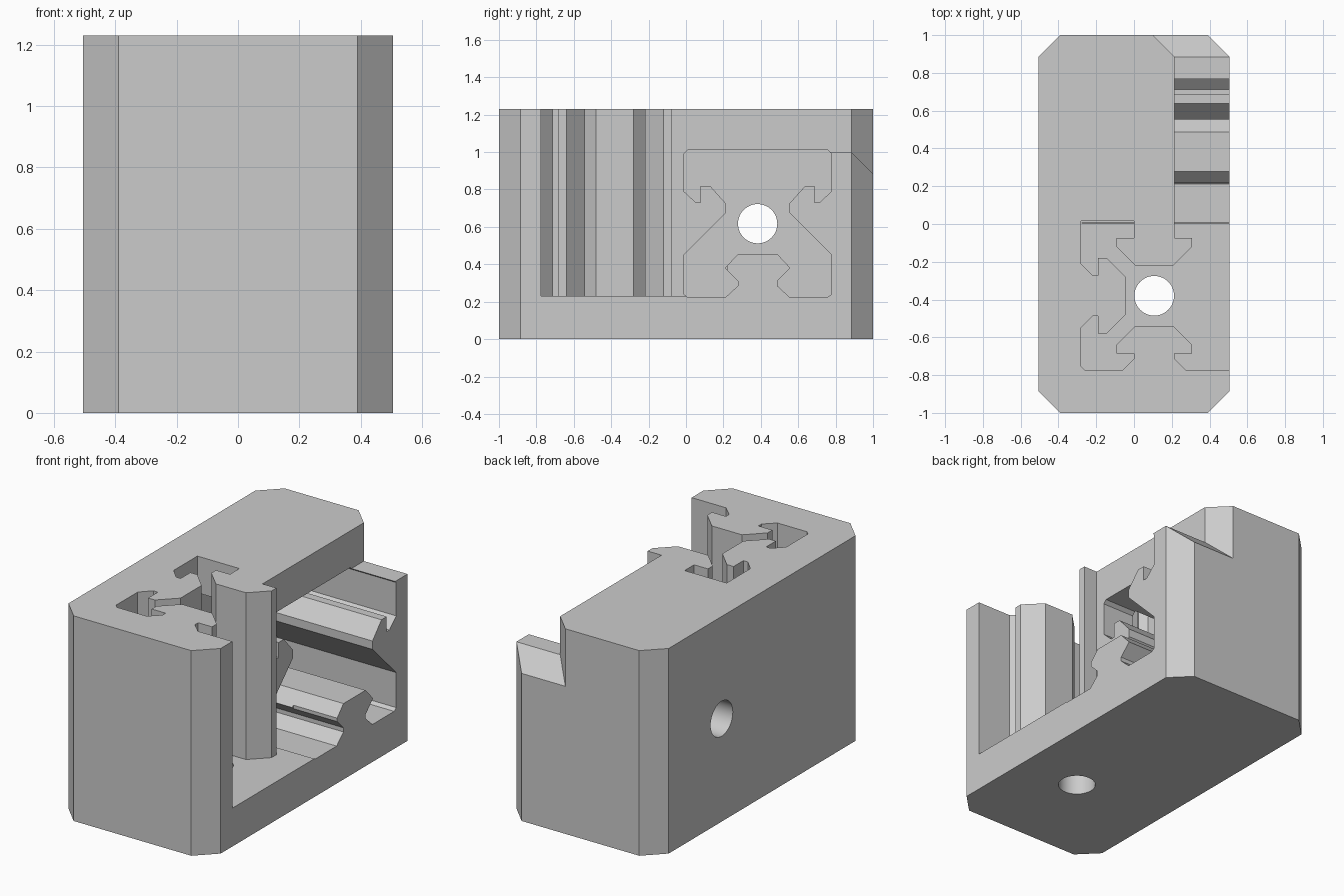
import bpy, bmesh
from mathutils import Vector

if "Cube" in bpy.data.objects:
    bpy.data.objects.remove(bpy.data.objects["Cube"], do_unlink=True)

grey = bpy.data.materials.new("light_grey")
grey.use_nodes = True
tone = (0.6, 0.6, 0.6, 1)
grey.diffuse_color = tone
grey.node_tree.nodes["Principled BSDF"].inputs["Base Color"].default_value = tone


def loft(name, start, end):
    """Closed solid between two matching outlines."""
    bm = bmesh.new()
    a = [bm.verts.new(p) for p in start]
    b = [bm.verts.new(p) for p in end]
    bm.faces.new(a)
    bm.faces.new(b)
    for i in range(len(a)):
        bm.faces.new((a[i - 1], a[i], b[i], b[i - 1]))
    bmesh.ops.recalc_face_normals(bm, faces=bm.faces)
    mesh = bpy.data.meshes.new(name)
    bm.to_mesh(mesh)
    bm.free()
    mesh.materials.append(grey)
    ob = bpy.data.objects.new(name, mesh)
    bpy.context.collection.objects.link(ob)
    return ob


def upright(name, pts, low, high):
    return loft(name, [(x, y, low) for x, y in pts], [(x, y, high) for x, y in pts])


def sideways(name, pts, low, high):
    return loft(name, [(low, y, z) for y, z in pts], [(high, y, z) for y, z in pts])


def circle(cx, cy, r, n=48):
    v = Vector((r, 0, 0))
    from math import cos, sin, tau
    return [(cx + v.x * cos(tau * i / n), cy + v.x * sin(tau * i / n)) for i in range(n)]


# Block with chamfered upright edges
W, D, H, C = 0.505, 1, 1.23, 0.115
octagon = [(W, C - D), (W, D - C), (W - C, D), (C - W, D),
           (-W, D - C), (-W, C - D), (C - W, -D), (W - C, -D)]
block = upright("corner_block", octagon, 0, H)

# Upright slotted pocket: half of one tongue as (offset, depth)
tongue = [(.17, 0), (.108, .06), (.108, .09), (.2, .09), (.2, .135), (.1, .235)]
cx, cy = .107, -.38
left, back, front = -.28, .015, -.775
pocket = [(.6, front)]
pocket += [(cx + u, front + v) for u, v in tongue]
pocket += [(cx - u, front + v) for u, v in reversed(tongue)]
pocket += [(left + .02, front), (left, front + .02)]
pocket += [(left + v, cy - u) for u, v in tongue]
pocket += [(left + v, cy + u) for u, v in reversed(tongue)]
pocket += [(left, back), (cx - .108, back)]
pocket += [(cx - u, back - v) for u, v in tongue[2:]]
pocket += [(cx + u, back - v) for u, v in reversed(tongue[2:])]
pocket += [(cx + .108, .218), (.6, .218)]

# Sideways slotted pocket, mirrored about its centre line
half = [(.375, 1.01), (.395, .99), (.395, .79), (.33, .73), (.305, .73),
        (.305, .82), (.255, .82), (.17, .725), (.17, .675), (.395, .45),
        (.395, .24), (.375, .225), (.17, .225), (.105, .285), (.105, .31),
        (.175, .38), (.105, .455)]
hy, hz = .383, .617
side_pocket = [(hy + u, z) for u, z in half] + [(hy - u, z) for u, z in reversed(half)]


# Open notch over the side pocket, flaring out at the back
def notch_ring(y, x, z):
    return [(x, y, z), (.8, y, z), (.8, y, 1.5), (x, y, 1.5)]


edge = cx + .108
cutters = [
    upright("upright_pocket", pocket, .23, 1.4),
    sideways("side_pocket", side_pocket, -.275, .7),
    loft("notch", notch_ring(.1, edge, 1.0), notch_ring(D - C, edge, 1.0)),
    loft("notch_flare", notch_ring(D - C, edge, 1.0), notch_ring(D + C, edge - 2 * C, 1 - 2 * C)),
    upright("floor_hole", circle(cx, cy, .105), -.1, .3),
    sideways("wall_hole", circle(hy, hz, .105), -.7, -.2),
]

bpy.context.view_layer.objects.active = block
for cutter in cutters:
    mod = block.modifiers.new(cutter.name, "BOOLEAN")
    mod.operation = "DIFFERENCE"
    mod.solver = "EXACT"
    mod.object = cutter
    bpy.ops.object.modifier_apply(modifier=mod.name)
    bpy.data.objects.remove(cutter, do_unlink=True)

bpy.ops.object.select_all(action="DESELECT")
block.select_set(True)
bpy.ops.object.shade_smooth_by_angle(angle=.4)
